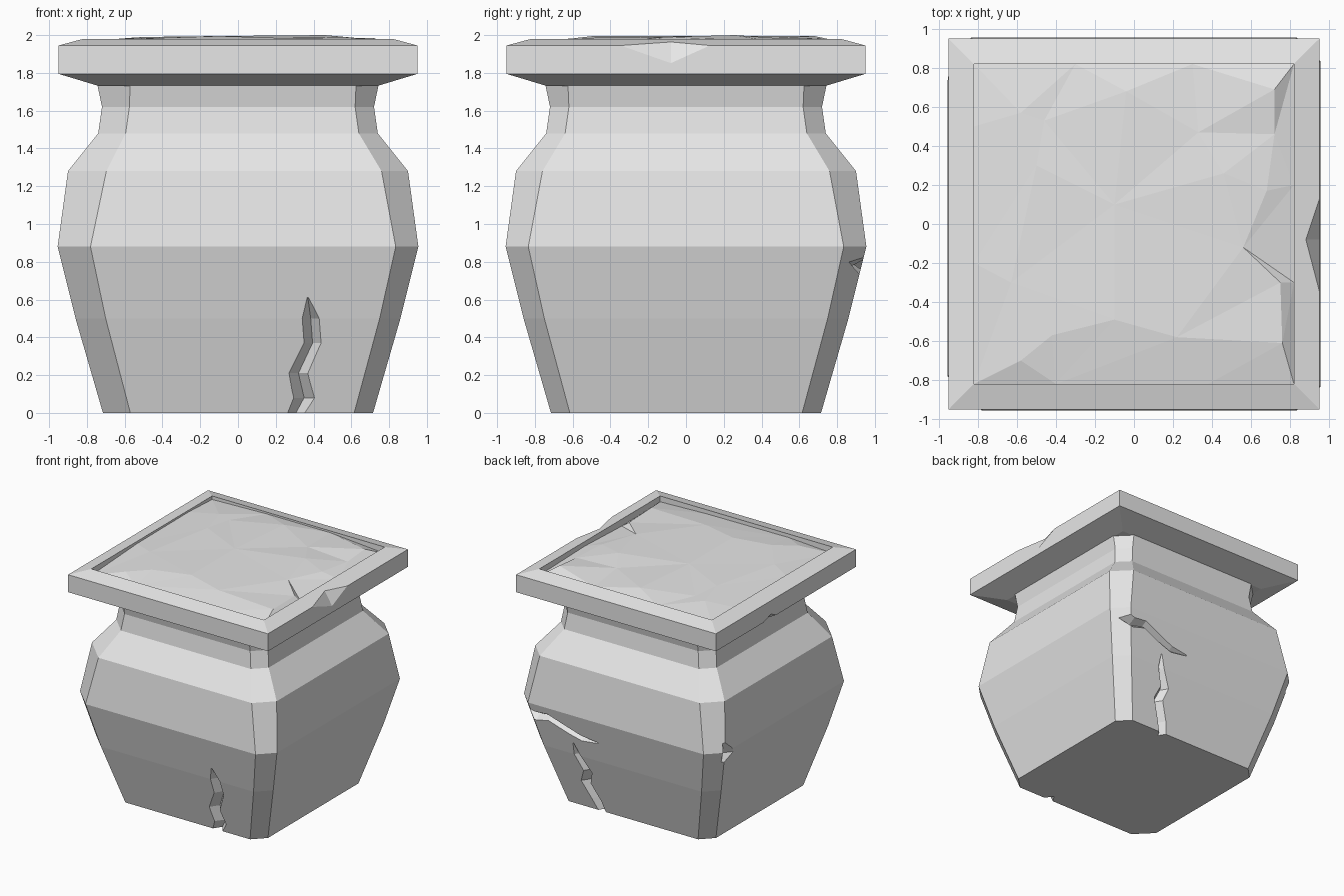
import bpy
import bmesh
from mathutils import Vector
from mathutils.geometry import delaunay_2d_cdt

cube = bpy.data.objects.get("Cube")
if cube:
    bpy.data.objects.remove(cube, do_unlink=True)

stone = bpy.data.materials.new("grey_stone")
stone.use_nodes = True
stone.diffuse_color = (0.8, 0.8, 0.8, 1)
stone.node_tree.nodes["Principled BSDF"].inputs["Base Color"].default_value = (0.8, 0.8, 0.8, 1)


def finish(name, bm):
    bmesh.ops.recalc_face_normals(bm, faces=bm.faces)
    mesh = bpy.data.meshes.new(name)
    bm.to_mesh(mesh)
    bm.free()
    mesh.materials.append(stone)
    obj = bpy.data.objects.new(name, mesh)
    bpy.context.collection.objects.link(obj)
    return obj


def loft(name, rings):
    """Closed solid through a list of rings with equal point counts."""
    bm = bmesh.new()
    loops = [[bm.verts.new(p) for p in ring] for ring in rings]
    n = len(loops[0])
    for a, b in zip(loops, loops[1:]):
        for i in range(n):
            j = (i + 1) % n
            bm.faces.new((a[i], a[j], b[j], b[i]))
    bm.faces.new(loops[0])
    bm.faces.new(loops[-1])
    return finish(name, bm)


def hull(name, points):
    bm = bmesh.new()
    for p in points:
        bm.verts.new(p)
    bmesh.ops.convex_hull(bm, input=bm.verts)
    return finish(name, bm)


def carve(target, cutter):
    cutter.hide_render = True
    mod = target.modifiers.new("carve", 'BOOLEAN')
    mod.operation = 'DIFFERENCE'
    mod.solver = 'EXACT'
    mod.object = cutter
    bpy.context.view_layer.objects.active = target
    bpy.ops.object.modifier_apply(modifier=mod.name)
    bpy.data.objects.remove(cutter, do_unlink=True)


# Pot body: height, half width, corner chamfer
PROFILE = [(0, 0.715, 0.10), (0.5, 0.86, 0.11), (0.88, 0.955, 0.12),
           (1.28, 0.90, 0.14), (1.48, 0.74, 0.10), (1.62, 0.72, 0.10),
           (1.74, 0.745, 0.12)]


def body_ring(z, h, c):
    w = c * 1.45  # the front corner at -x is worn wider
    return [(-h + w, -h, z), (h - c, -h, z), (h, -h + c, z), (h, h - c, z),
            (h - c, h, z), (-h + c, h, z), (-h, h - c, z), (-h, -h + w, z)]


def half_width(z):
    z = max(z, 0)
    for (z0, h0, _), (z1, h1, _) in zip(PROFILE, PROFILE[1:]):
        if z <= z1:
            return h0 + (h1 - h0) * (z - z0) / (z1 - z0)
    return PROFILE[-1][1]


body = loft("pot_body", [body_ring(*row) for row in PROFILE])


# Cracks: wedge-shaped grooves along a path of (x, z, half width)
def crack(side, path, upright, depth=0.075, out=0.03):
    rings = []
    for x, z, w in path:
        d = min(depth, w * 1.6)
        reach = w * (d + out) / d
        dx, dz = (reach, 0) if upright else (0, reach)
        rings.append([(x - dx, side * (half_width(z - dz) + out), z - dz),
                      (x, side * (half_width(z) - d), z),
                      (x + dx, side * (half_width(z + dz) + out), z + dz)])
    carve(body, loft("crack_cutter", rings))


crack(-1, [(0.28, -0.05, 0.05), (0.35, 0.08, 0.055), (0.32, 0.21, 0.05),
           (0.395, 0.37, 0.045), (0.385, 0.5, 0.045), (0.37, 0.61, 0.004)], True)
crack(1, [(0.28, -0.05, 0.04), (0.33, 0.1, 0.045), (0.40, 0.25, 0.045),
          (0.36, 0.36, 0.04), (0.43, 0.5, 0.03), (0.45, 0.61, 0.004)], True)
crack(1, [(0.93, 0.81, 0.05), (0.78, 0.77, 0.04), (0.66, 0.79, 0.03),
          (0.48, 0.72, 0.03), (0.36, 0.68, 0.025), (0.2, 0.68, 0.004)], False)

# Chip in the back corner of the body
carve(body, hull("chip_cutter", [(-0.96, 0.85, 1.02), (-0.95, 0.70, 0.84), (-0.94, 0.85, 0.74),
                                 (-0.89, 0.81, 0.85), (-1.08, 0.88, 0.87)]))

# Square rim with a sunken centre
RIM = [(0.735, 1.73), (0.95, 1.795), (0.95, 1.945), (0.82, 1.98), (0.82, 1.90)]
rim = loft("rim", [[(-h, -h, z), (h, -h, z), (h, h, z), (-h, h, z)] for h, z in RIM])

# Chips in the rim
carve(rim, hull("chip_cutter", [(0.951, -0.35, 1.945), (0.951, 0.13, 1.945), (0.951, -0.08, 1.85),
                                (0.88, -0.08, 1.965), (1.1, -0.1, 2.08)]))
carve(rim, hull("chip_cutter", [(-0.951, 0.13, 1.794), (-0.951, 0.31, 1.794), (-0.951, 0.2, 1.83),
                                (-0.89, 0.21, 1.777), (-1.1, 0.2, 1.7)]))

# Uneven fill: raised middle, worn edges
E = 0.82
EDGE = [(-E, -E, 1.925), (-0.4, -E, 1.95), (0.38, -E, 1.945), (E, -E, 1.93), (E, -0.3, 1.92),
        (E, 0.2, 1.94), (E, E, 1.925), (0.3, E, 1.965), (-0.3, E, 1.965), (-E, E, 1.95),
        (-E, 0.5, 1.965), (-E, -0.2, 1.96)]
INNER = [(-0.63, -0.3, 1.98), (-0.42, -0.57, 1.985), (-0.58, -0.7, 1.975), (-0.1, -0.49, 1.995),
         (0.22, -0.58, 1.985), (0.76, -0.61, 1.975), (0.75, -0.3, 1.97), (0.56, -0.12, 1.99),
         (0.68, 0.17, 1.98), (0.46, 0.26, 2.0), (0.72, 0.46, 1.965), (0.33, 0.47, 1.985),
         (0.72, 0.69, 1.985), (-0.04, 0.68, 1.995), (-0.46, 0.53, 1.98), (-0.58, 0.57, 1.985),
         (-0.5, 0.3, 1.99), (-0.1, 0.1, 1.995)]
points = EDGE + INNER
border = [(i, (i + 1) % len(EDGE)) for i in range(len(EDGE))]
coords, _, faces, origin, _, _ = delaunay_2d_cdt([Vector(p[:2]) for p in points], border, [], 1, 1e-5)
bm = bmesh.new()
verts = [bm.verts.new((c.x, c.y, points[o[0]][2])) for c, o in zip(coords, origin)]
for f in faces:
    bm.faces.new([verts[i] for i in f])
fill = finish("fill_surface", bm)
if sum(p.normal.z for p in fill.data.polygons) < 0:
    fill.data.flip_normals()
